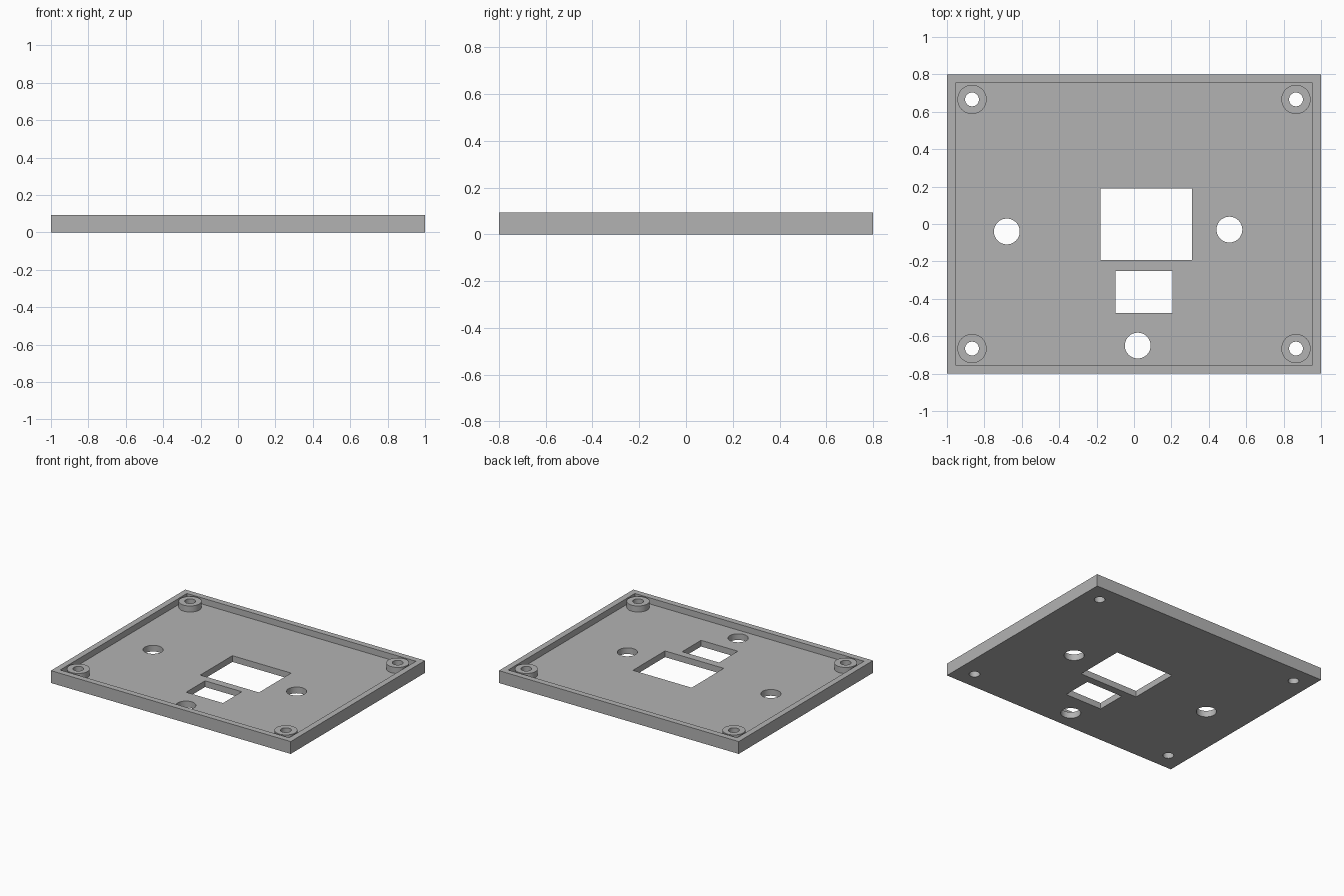
import bpy
import math

old = bpy.data.objects.get("Cube")
if old:
    bpy.data.objects.remove(old, do_unlink=True)

HEIGHT, FLOOR, RIM = 0.093, 0.047, 0.045
HALF_X, HALF_Y = 1.0, 0.8

grey = bpy.data.materials.new("plain grey")
grey.use_nodes = True
grey.diffuse_color = (0.45, 0.45, 0.45, 1)
grey.node_tree.nodes["Principled BSDF"].inputs["Base Color"].default_value = grey.diffuse_color


def box(name, x0, x1, y0, y1, z0, z1):
    bpy.ops.mesh.primitive_cube_add(size=1, location=((x0 + x1) / 2, (y0 + y1) / 2, (z0 + z1) / 2))
    ob = bpy.context.object
    ob.name = name
    ob.scale = (x1 - x0, y1 - y0, z1 - z0)
    bpy.ops.object.transform_apply(location=True, rotation=False, scale=True)
    ob.data.materials.append(grey)
    return ob


def cylinder(name, x, y, radius, z0, z1):
    bpy.ops.mesh.primitive_cylinder_add(vertices=64, radius=radius, depth=z1 - z0,
                                        location=(x, y, (z0 + z1) / 2))
    ob = bpy.context.object
    ob.name = name
    ob.data.materials.append(grey)
    return ob


def combine(target, tool, operation):
    tool.hide_render = True
    mod = target.modifiers.new(tool.name, "BOOLEAN")
    mod.operation, mod.solver, mod.object = operation, "EXACT", tool
    bpy.context.view_layer.objects.active = target
    bpy.ops.object.modifier_apply(modifier=mod.name)
    bpy.data.objects.remove(tool, do_unlink=True)


# Shallow tray with a raised rim
tray = box("cover_plate", -HALF_X, HALF_X, -HALF_Y, HALF_Y, 0, HEIGHT)
combine(tray, box("pocket", RIM - HALF_X, HALF_X - RIM, RIM - HALF_Y, HALF_Y - RIM,
                  FLOOR, HEIGHT + 0.1), "DIFFERENCE")

# Corner screw bosses, each bored through
for sx in (-1, 1):
    for sy in (-1, 1):
        x, y = sx * 0.866, sy * 0.666
        combine(tray, cylinder("screw_boss", x, y, 0.078, FLOOR / 2, HEIGHT - 0.0005), "UNION")
        combine(tray, cylinder("screw_hole", x, y, 0.037, -0.1, 0.2), "DIFFERENCE")

# Rectangular windows
for rect in ((-0.18, 0.31, -0.193, 0.19), (-0.1, 0.207, -0.475, -0.25)):
    combine(tray, box("window", *rect, -0.1, 0.2), "DIFFERENCE")

# Round button holes
for x, y in ((-0.68, -0.04), (0.51, -0.03), (0.02, -0.65)):
    combine(tray, cylinder("button_hole", x, y, 0.069, -0.1, 0.2), "DIFFERENCE")

bpy.ops.object.select_all(action="DESELECT")
tray.select_set(True)
bpy.context.view_layer.objects.active = tray
bpy.ops.object.shade_smooth_by_angle(angle=math.radians(30))
